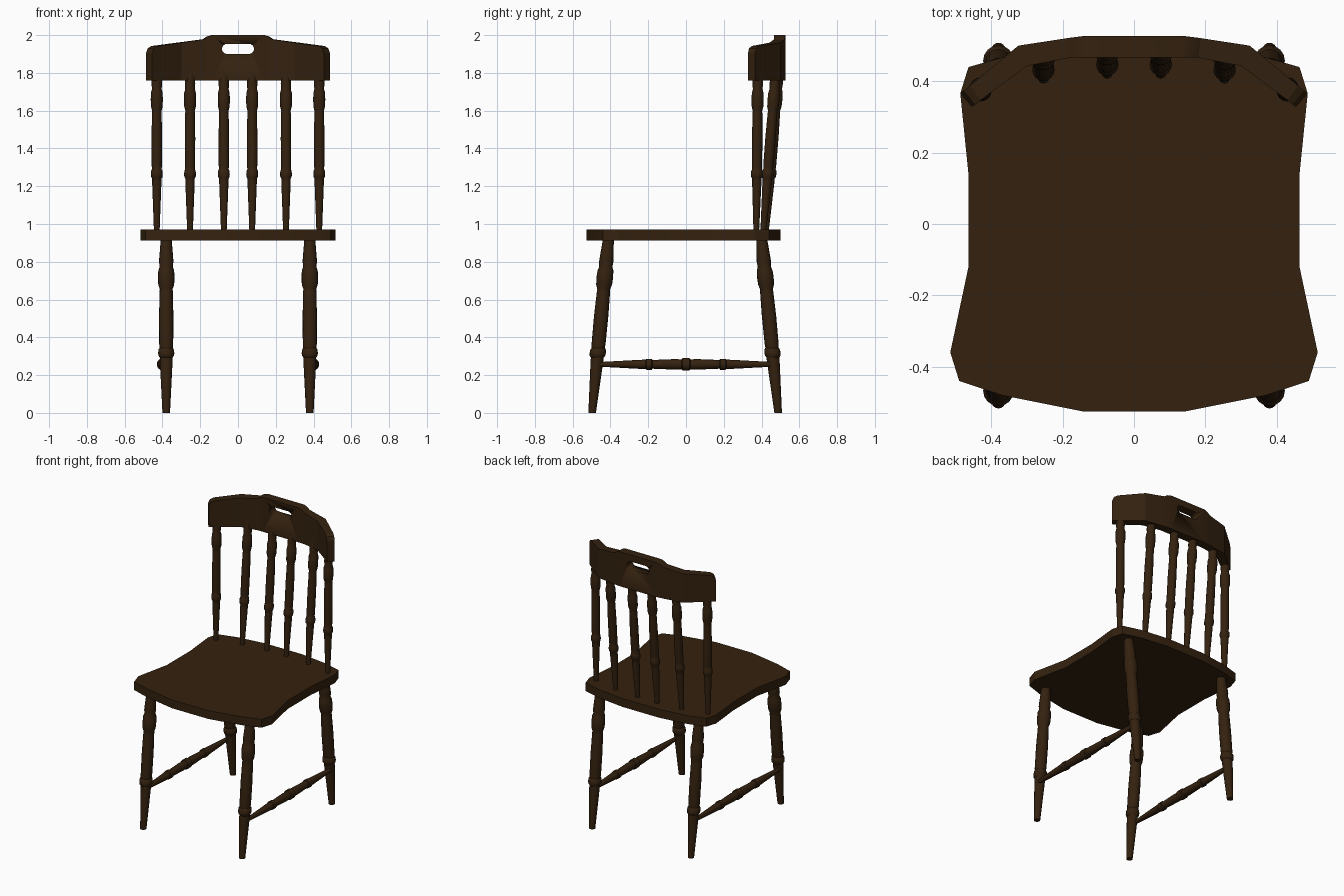
import bpy, bmesh, math
from mathutils import Vector

if "Cube" in bpy.data.objects:
    bpy.data.objects.remove(bpy.data.objects["Cube"])

WOOD = (0.034, 0.0155, 0.0048, 1)
wood = bpy.data.materials.new("dark brown wood")
wood.use_nodes = True
wood.diffuse_color = WOOD
shader = wood.node_tree.nodes["Principled BSDF"]
shader.inputs["Base Color"].default_value = WOOD
shader.inputs["Roughness"].default_value = 0.8


def finish(name, bm, angle=35):
    bmesh.ops.recalc_face_normals(bm, faces=bm.faces)
    mesh = bpy.data.meshes.new(name)
    bm.to_mesh(mesh)
    bm.free()
    mesh.materials.append(wood)
    obj = bpy.data.objects.new(name, mesh)
    bpy.context.collection.objects.link(obj)
    bpy.ops.object.select_all(action="DESELECT")
    obj.select_set(True)
    bpy.context.view_layer.objects.active = obj
    bpy.ops.object.shade_smooth_by_angle(angle=math.radians(angle))
    return obj


def loft(name, loops, angle=35):
    """Skin a row of equal closed loops and cap both ends."""
    bm = bmesh.new()
    rings = [[bm.verts.new(p) for p in loop] for loop in loops]
    for a, b in zip(rings, rings[1:]):
        for i in range(len(a)):
            j = (i + 1) % len(a)
            bm.faces.new((a[i], a[j], b[j], b[i]))
    bm.faces.new(rings[0])
    bm.faces.new(rings[-1])
    return finish(name, bm, angle)


def turned(name, start, end, profile, scale=1, sides=16):
    """Turned part between two points; profile holds (fraction, radius)."""
    start, end = Vector(start), Vector(end)
    upright = abs(end.z - start.z) > abs(end.y - start.y)
    u = Vector((1, 0, 0))
    v = Vector((0, 1, 0)) if upright else Vector((0, 0, 1))
    loops = []
    for t, r in profile:
        centre = start.lerp(end, t)
        turns = [math.tau * i / sides for i in range(sides)]
        loops.append([centre + (u * math.cos(a) + v * math.sin(a)) * r * scale for a in turns])
    return loft(name, loops)


# Seat: half outline from the front centre round to the back, mirrored
half = [(0.14, -0.526), (0.37, -0.48), (0.49, -0.44), (0.515, -0.36), (0.464, -0.12),
        (0.464, 0.14), (0.487, 0.366), (0.464, 0.44), (0.34, 0.475), (0.14, 0.501)]
outline = half + [(-x, y) for x, y in reversed(half)]
loft("seat", [[(x, y, z) for x, y in outline] for z in (0.912, 0.97)], 20)

# Turned profile shared by legs and back spindles
POST = [(0, 0.02), (0.30, 0.034), (0.315, 0.034), (0.325, 0.041), (0.34, 0.043),
        (0.36, 0.041), (0.37, 0.035), (0.39, 0.037), (0.55, 0.038), (0.69, 0.035),
        (0.705, 0.034), (0.73, 0.042), (0.77, 0.044), (0.81, 0.042), (0.83, 0.035),
        (0.86, 0.038), (0.88, 0.037), (1, 0.028)]

# Legs splayed forward and back
for side, x in (("left", 0.38), ("right", -0.38)):
    turned("front_leg_" + side, (x, -0.497, 0), (x, -0.41, 0.93), POST)
    turned("back_leg_" + side, (x, 0.488, 0), (x, 0.4, 0.93), POST)

# Side stretchers: half profile from the end to the middle, mirrored
REACH = [(0, 0.012), (0.24, 0.024), (0.27, 0.025), (0.275, 0.029), (0.305, 0.029),
         (0.31, 0.023), (0.44, 0.028), (0.475, 0.026), (0.48, 0.033)]
REACH += [(1 - t, r) for t, r in reversed(REACH)]
for side, x in (("left", 0.397), ("right", -0.397)):
    turned("stretcher_" + side, (x, -0.465, 0.257), (x, 0.465, 0.257), REACH)

# Back spindles, the inner ones leaning back
for label, x, low, high in (("outer", 0.43, 0.372, 0.381), ("middle", 0.254, 0.408, 0.48),
                            ("inner", 0.075, 0.422, 0.495)):
    for side, s in (("left", 1), ("right", -1)):
        turned(f"{label}_spindle_{side}", (s * x, low, 0.95), (s * x, high, 1.87), POST, 0.73)

# Curved top rail: columns of outer x, y, inner x, y and top height
cols = [(0.14, 0.527, 0.135, 0.467, 2.0), (0.165, 0.524, 0.16, 0.467, 1.993),
        (0.187, 0.521, 0.18, 0.466, 1.978), (0.324, 0.5, 0.3, 0.443, 1.96),
        (0.46, 0.388, 0.43, 0.347, 1.942), (0.478, 0.373, 0.446, 0.334, 1.93),
        (0.487, 0.366, 0.454, 0.328, 1.905)]
cols = [(-a, b, -c, d, z) for a, b, c, d, z in reversed(cols)] + cols
rail = loft("top_rail", [[(a, b, 1.76), (a, b, z), (c, d, z), (c, d, 1.76)]
                         for a, b, c, d, z in cols], 20)

# Rounded hand hole cut through the rail
ring = []
for i in range(18):
    a = math.pi * (i % 9) / 8 + (math.pi / 2 if i >= 9 else -math.pi / 2)
    ring.append(((-0.058 if i >= 9 else 0.058) + 0.027 * math.cos(a), 1.927 + 0.027 * math.sin(a)))
cutter = loft("hand_hole_cutter", [[(x, y, z) for x, z in ring] for y in (0.4, 0.6)])
cutter.hide_render = True
cut = rail.modifiers.new("hand_hole", "BOOLEAN")
cut.operation, cut.solver, cut.object = "DIFFERENCE", "EXACT", cutter
bpy.context.view_layer.objects.active = rail
bpy.ops.object.modifier_apply(modifier=cut.name)
bpy.data.objects.remove(cutter)
